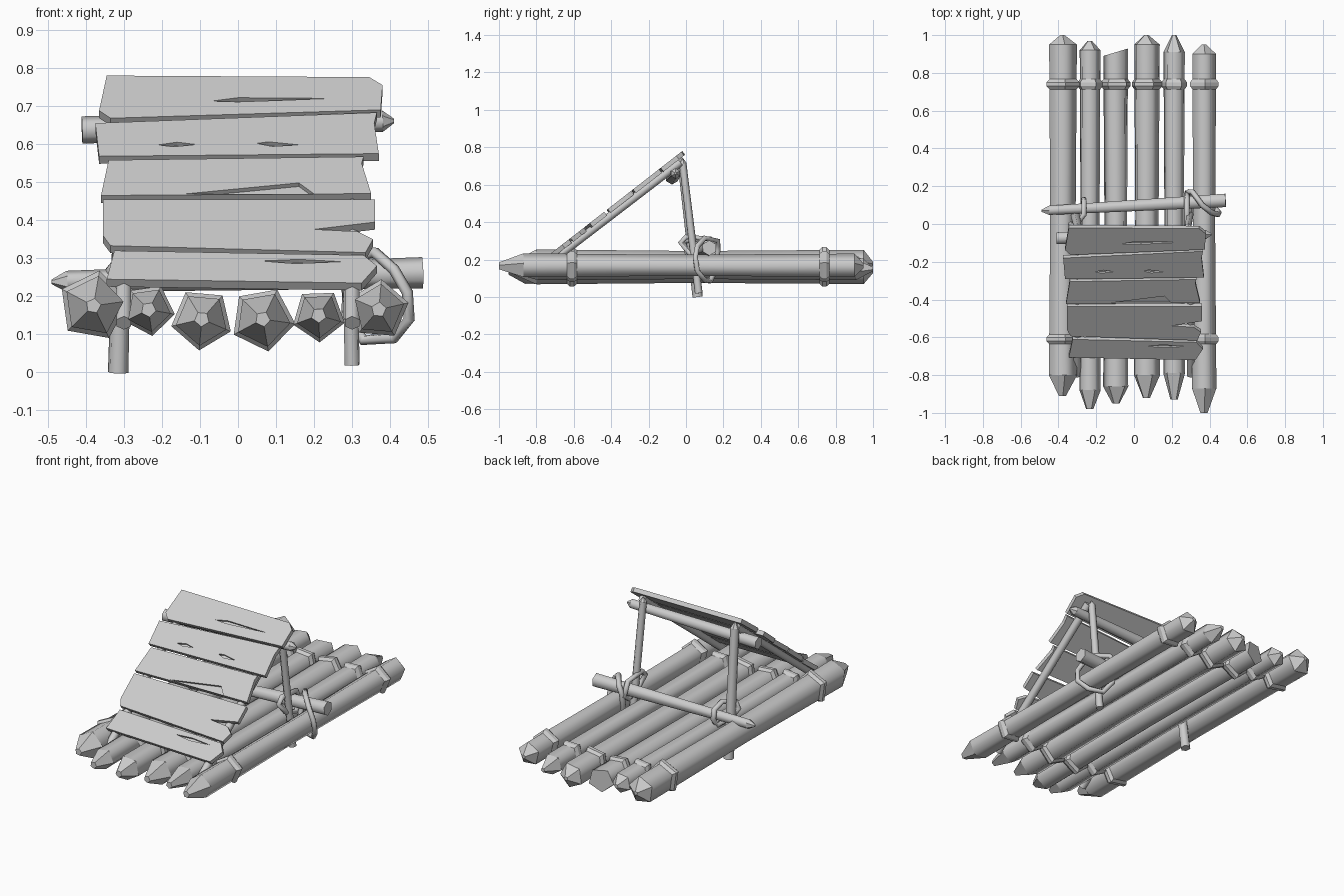
import bpy, bmesh, math
from mathutils import Vector

cube = bpy.data.objects.get("Cube")
if cube:
    bpy.data.objects.remove(cube, do_unlink=True)

grey = bpy.data.materials.new("plain_grey")
grey.use_nodes = True
grey.diffuse_color = (0.6, 0.6, 0.6, 1)
grey.node_tree.nodes["Principled BSDF"].inputs["Base Color"].default_value = (0.6, 0.6, 0.6, 1)


def finish(name, bm):
    bmesh.ops.recalc_face_normals(bm, faces=bm.faces)
    mesh = bpy.data.meshes.new(name)
    bm.to_mesh(mesh)
    bm.free()
    mesh.materials.append(grey)
    obj = bpy.data.objects.new(name, mesh)
    bpy.context.collection.objects.link(obj)
    return obj


def lathe(name, a, b, stations, sides=6, spin=90, flat=()):
    """Sweep a polygon from a to b; stations are (distance, radius)."""
    a, b = Vector(a), Vector(b)
    turn = (b - a).to_track_quat('Z', 'Y')
    bm = bmesh.new()
    rings = []
    for d, r in stations:
        ring = []
        for i in range(sides):
            t = math.radians(spin) + math.tau * i / sides
            ring.append(bm.verts.new(a + turn @ Vector((r * math.cos(t), r * math.sin(t), d))))
        rings.append(ring)
    for k in range(len(rings) - 1):
        for i in range(sides):
            j = (i + 1) % sides
            f = bm.faces.new((rings[k][i], rings[k][j], rings[k + 1][j], rings[k + 1][i]))
            f.smooth = k not in flat
    bm.faces.new(rings[0])
    bm.faces.new(rings[-1])
    return finish(name, bm)


def stick(name, a, b, r0, r1, tip0=0.0, tip1=0.0):
    """Tapered pole with optional pointed ends."""
    length = (Vector(b) - Vector(a)).length
    st = [(tip0, r0), (length - tip1, r1)]
    flat = []
    if tip0:
        st.insert(0, (0, 0.006))
        flat.append(0)
    if tip1:
        st.append((length, 0.006))
        flat.append(len(st) - 2)
    return lathe(name, a, b, st, 6, 90, flat)


# Deck logs: x, z, radius, front end, back end, front tip, back tip, spin
logs = [
    (-0.38, 0.175, 0.074, -0.91, 1.00, 0.11, 0.05, 100),
    (-0.235, 0.165, 0.055, -0.98, 0.97, 0.10, 0.05, 262),
    (-0.095, 0.14, 0.065, -0.95, 0.91, 0.09, 0, 275),
    (0.065, 0.14, 0.068, -0.92, 1.00, 0.12, 0.05, 260),
    (0.212, 0.15, 0.056, -0.93, 1.00, 0.14, 0.09, 268),
    (0.37, 0.165, 0.063, -1.00, 0.95, 0.13, 0.05, 95),
]
for n, (x, z, r, y0, y1, t0, t1, spin) in enumerate(logs, 1):
    length = y1 - y0
    st = [(0, 0.02), (t0, r * 1.08), (length / 2, r * 0.97), (length - t1, r * 1.06)]
    flat = [0]
    if t1:
        st.append((length, 0.012))
        flat.append(3)
    log = lathe(f"deck_log_{n}", (x, y0, z), (x, y1, z), st, 5, spin, flat)
    if not t1:
        # slanted saw cut on the blunt log
        for v in log.data.vertices:
            if v.co.y > y1 - 0.01:
                v.co.y += (v.co.x - x) * 0.3
    # lashing bands
    for end, y in (("front", -0.61), ("back", 0.74)):
        lathe(f"log_band_{end}_{n}", (x, y - 0.03, z), (x, y + 0.03, z),
              [(0, r), (0.02, r * 1.27), (0.04, r * 1.27), (0.06, r)], 5, spin, (0, 1, 2))

# Frame poles
stick("cross_pole", (-0.49, 0.07, 0.238), (0.485, 0.125, 0.262), 0.028, 0.041, tip0=0.04)
stick("top_bar", (-0.41, -0.075, 0.637), (0.41, -0.055, 0.661), 0.036, 0.028, tip1=0.03)
stick("right_post", (-0.315, 0.062, 0.0), (-0.295, -0.025, 0.745), 0.028, 0.024, tip1=0.03)
stick("left_post", (0.30, 0.068, 0.02), (0.285, -0.02, 0.735), 0.021, 0.02, tip1=0.02)
for side, x in (("right", -0.3), ("left", 0.3)):
    stick(f"{side}_rail", (x, -0.80, 0.13), (x, -0.03, 0.72), 0.022, 0.022)

# Sloping roof boards: outlines in x and height, laid on the slope
slope = 0.70 / 0.545
normal = Vector((0, -0.545, 0.70)).normalized()


def board(name, outline, top=0.0, bottom=-0.025):
    bm = bmesh.new()
    base = [Vector((x, -0.72 + (z - 0.235) * slope, z)) for x, z in outline]
    upper = [bm.verts.new(p + normal * top) for p in base]
    lower = [bm.verts.new(p + normal * bottom) for p in base]
    bm.faces.new(upper)
    bm.faces.new(lower)
    for i in range(len(base)):
        j = (i + 1) % len(base)
        bm.faces.new((upper[i], upper[j], lower[j], lower[i]))
    return finish(name, bm)


boards = [
    [(-0.325, 0.32), (0.33, 0.308), (0.365, 0.28), (0.325, 0.235), (-0.345, 0.245)],
    [(-0.355, 0.455), (0.36, 0.455), (0.36, 0.395), (0.2, 0.376), (0.315, 0.37),
     (0.355, 0.35), (0.335, 0.315), (-0.335, 0.333), (-0.355, 0.36)],
    [(-0.34, 0.558), (0.33, 0.567), (0.325, 0.55), (0.35, 0.47), (-0.36, 0.465)],
    [(-0.375, 0.655), (0.365, 0.683), (0.358, 0.655), (0.37, 0.575), (-0.365, 0.568)],
    [(-0.345, 0.78), (0.345, 0.776), (0.38, 0.755), (0.375, 0.69), (-0.335, 0.668), (-0.365, 0.688)],
]
# Shallow splits in the wood, keyed by board
splits = {
    0: [[(0.06, 0.293), (0.16, 0.297), (0.275, 0.291), (0.15, 0.286)]],
    2: [[(-0.14, 0.469), (0.16, 0.498), (0.20, 0.469)]],
    3: [[(-0.21, 0.598), (-0.16, 0.605), (-0.11, 0.599), (-0.17, 0.593)],
        [(0.05, 0.602), (0.08, 0.606), (0.16, 0.598), (0.09, 0.594)]],
    4: [[(-0.07, 0.713), (0.0, 0.722), (0.25, 0.72), (0.0, 0.711)]],
}
for n, outline in enumerate(boards):
    plank = board(f"roof_board_{n + 1}", outline)
    for shape in splits.get(n, []):
        cutter = board("split_cutter", shape, 0.02, -0.012)
        cutter.hide_render = True
        mod = plank.modifiers.new("split", 'BOOLEAN')
        mod.operation = 'DIFFERENCE'
        mod.solver = 'EXACT'
        mod.object = cutter
        bpy.context.view_layer.objects.active = plank
        bpy.ops.object.modifier_apply(modifier=mod.name)
        bpy.data.objects.remove(cutter, do_unlink=True)


# Rope loops tying posts, pole and logs together
def rope(name, points, radius=0.015):
    curve = bpy.data.curves.new(name, 'CURVE')
    curve.dimensions = '3D'
    curve.bevel_depth = radius
    curve.bevel_resolution = 1
    spline = curve.splines.new('POLY')
    spline.points.add(len(points) - 1)
    for p, co in zip(spline.points, points):
        p.co = (*co, 1)
    spline.use_cyclic_u = True
    curve.materials.append(grey)
    obj = bpy.data.objects.new(name, curve)
    bpy.context.collection.objects.link(obj)
    bpy.ops.object.select_all(action='DESELECT')
    obj.select_set(True)
    bpy.context.view_layer.objects.active = obj
    bpy.ops.object.convert(target='MESH')


rope("left_log_rope", [
    (0.29, 0.17, 0.25), (0.31, 0.17, 0.30), (0.36, 0.10, 0.315), (0.41, 0.06, 0.27),
    (0.445, 0.05, 0.21), (0.45, 0.06, 0.14), (0.41, 0.10, 0.09), (0.33, 0.13, 0.085),
    (0.285, 0.16, 0.15)])
rope("left_post_rope", [
    (0.28, 0.165, 0.24), (0.28, 0.13, 0.31), (0.28, -0.0, 0.32), (0.28, -0.03, 0.29),
    (0.29, 0.02, 0.23), (0.29, 0.11, 0.20)])
rope("right_post_rope", [
    (-0.265, 0.13, 0.24), (-0.265, 0.12, 0.29), (-0.265, 0.05, 0.31), (-0.31, -0.01, 0.30),
    (-0.335, 0.0, 0.27), (-0.30, 0.01, 0.22), (-0.265, 0.10, 0.19)])
